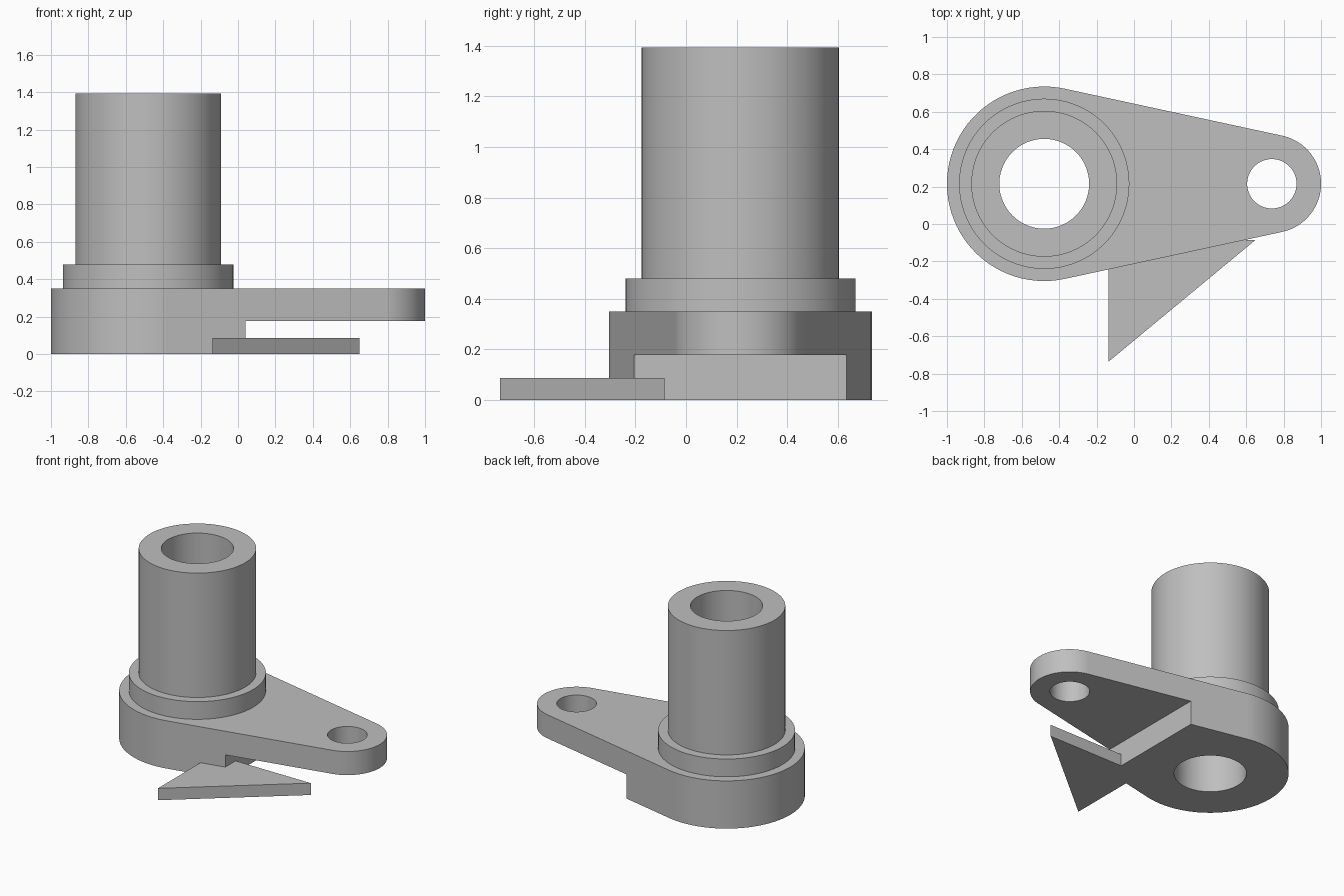
import bpy, bmesh, math
from mathutils import Vector

cube = bpy.data.objects.get("Cube")
if cube:
    bpy.data.objects.remove(cube, do_unlink=True)

grey = bpy.data.materials.new("plain grey")
grey.use_nodes = True
grey.diffuse_color = (0.52, 0.52, 0.52, 1)
grey.node_tree.nodes["Principled BSDF"].inputs["Base Color"].default_value = grey.diffuse_color

BOSS, BOSS_R, BORE_R = Vector((-0.48, 0.215)), 0.52, 0.24
EYE, EYE_R, EYE_HOLE_R = Vector((0.737, 0.215)), 0.263, 0.132
PLATE_TOP, ARM_BOTTOM, STEP_X = 0.35, 0.177, 0.04
SEGMENTS = 96


def finish(name, bm):
    bmesh.ops.recalc_face_normals(bm, faces=bm.faces)
    mesh = bpy.data.meshes.new(name)
    bm.to_mesh(mesh)
    bm.free()
    mesh.materials.append(grey)
    obj = bpy.data.objects.new(name, mesh)
    bpy.context.collection.objects.link(obj)
    return obj


def prism(name, outline, z0, z1):
    bm = bmesh.new()
    face = bm.faces.new([bm.verts.new((x, y, z0)) for x, y in outline])
    new = bmesh.ops.extrude_face_region(bm, geom=[face])["geom"]
    verts = [v for v in new if isinstance(v, bmesh.types.BMVert)]
    bmesh.ops.translate(bm, verts=verts, vec=(0, 0, z1 - z0))
    return finish(name, bm)


def arc(centre, radius, start, end, steps):
    angles = [start + (end - start) * i / steps for i in range(steps + 1)]
    return [centre + radius * Vector((math.cos(a), math.sin(a))) for a in angles]


def cut(obj, cutter):
    mod = obj.modifiers.new(cutter.name, 'BOOLEAN')
    mod.operation, mod.solver, mod.object = 'DIFFERENCE', 'EXACT', cutter
    cutter.hide_render = True
    cutter.hide_set(True)


def smooth(obj):
    bpy.ops.object.select_all(action='DESELECT')
    obj.select_set(True)
    bpy.context.view_layer.objects.active = obj
    bpy.ops.object.shade_smooth_by_angle(angle=math.radians(30))


# Tapered plate: two rounded ends joined by tangent sides
tangent = math.acos((BOSS_R - EYE_R) / (EYE.x - BOSS.x))
outline = arc(EYE, EYE_R, -tangent, tangent, SEGMENTS // 2)
outline += arc(BOSS, BOSS_R, tangent, math.tau - tangent, SEGMENTS // 2)
plate = prism("lever_plate", outline, 0, PLATE_TOP)

# Step under the arm, then the two through holes
step = [(STEP_X, -1), (1.5, -1), (1.5, 1), (STEP_X, 1)]
cutters = [prism("arm_step_cutter", step, -0.1, ARM_BOTTOM)]
for name, centre, radius in (("bore_cutter", BOSS, BORE_R), ("eye_cutter", EYE, EYE_HOLE_R)):
    ring = arc(centre, radius, 0, math.tau, SEGMENTS)[:-1]
    cutters.append(prism(name, ring, -0.2, 0.6))
for cutter in cutters:
    cut(plate, cutter)

# Apply the cuts so the edges can be shaded
bpy.context.view_layer.update()
evaluated = plate.evaluated_get(bpy.context.evaluated_depsgraph_get())
mesh = bpy.data.meshes.new_from_object(evaluated)
plate.modifiers.clear()
plate.data = mesh
for cutter in cutters:
    bpy.data.objects.remove(cutter, do_unlink=True)
smooth(plate)
plate.modifiers.new("flat sides", 'WEIGHTED_NORMAL').keep_sharp = True

# Collar and tube, turned around the bore
profile = [(0.455, PLATE_TOP), (0.455, 0.48), (0.39, 0.48), (0.39, 1.392),
           (BORE_R, 1.392), (BORE_R, PLATE_TOP)]
bm = bmesh.new()
verts = [bm.verts.new((BOSS.x + r, BOSS.y, z)) for r, z in profile]
edges = [bm.edges.new(pair) for pair in zip(verts, verts[1:])]
bmesh.ops.spin(bm, geom=verts + edges, cent=(*BOSS, 0), axis=(0, 0, 1),
               angle=math.tau, steps=SEGMENTS, use_merge=True)
bmesh.ops.remove_doubles(bm, verts=bm.verts, dist=0.0001)
smooth(finish("collar_and_tube", bm))

# Thin triangular foot
prism("triangular_foot", [(-0.135, -0.735), (0.65, -0.085), (-0.135, -0.085)], 0, 0.087)
